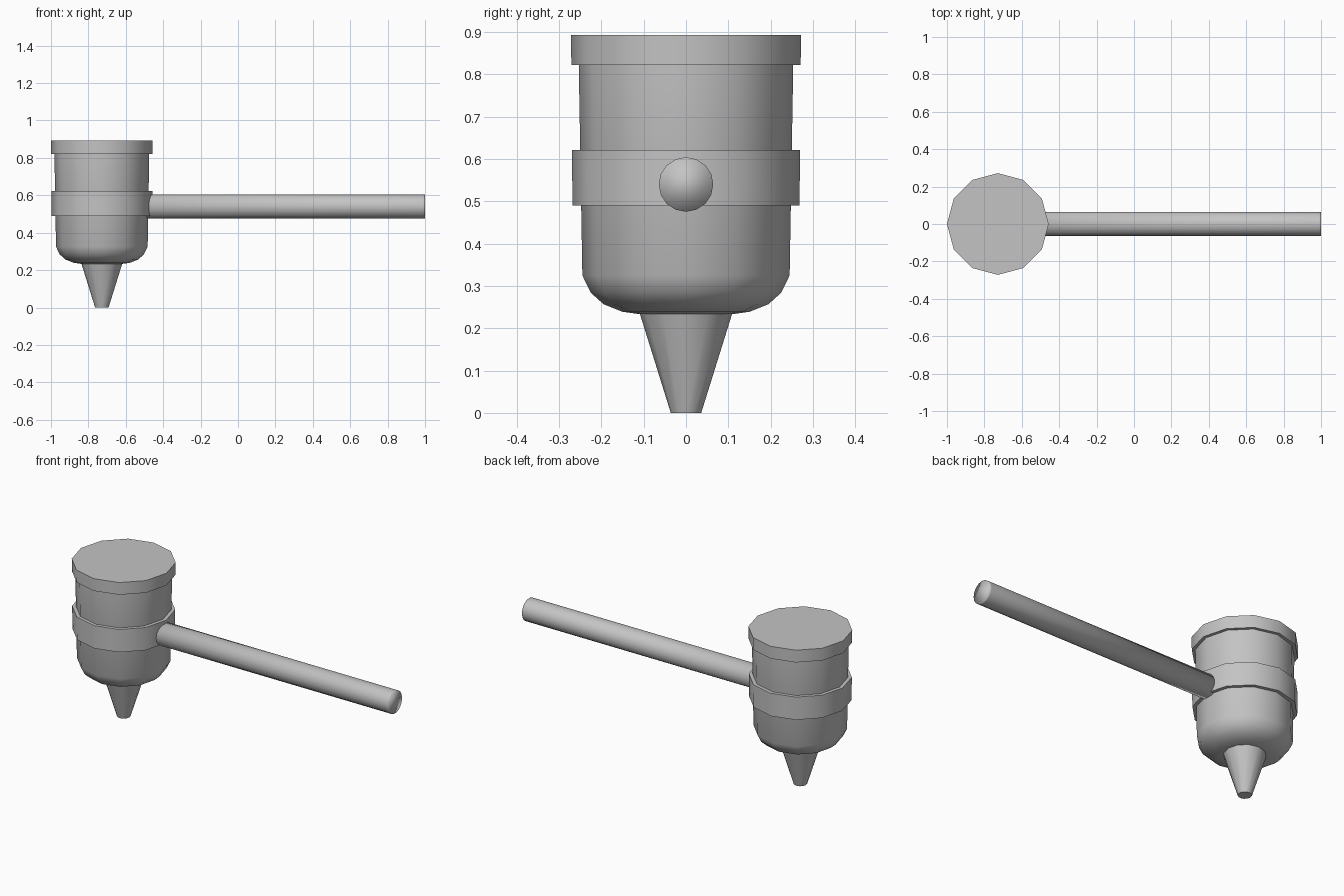
import bpy, bmesh, math
from mathutils import Matrix

if "Cube" in bpy.data.objects:
    bpy.data.objects.remove(bpy.data.objects["Cube"])

GREY = (0.55, 0.55, 0.55, 1.0)
mat = bpy.data.materials.new("plain grey")
mat.use_nodes = True
mat.diffuse_color = GREY
mat.node_tree.nodes["Principled BSDF"].inputs["Base Color"].default_value = GREY

HEAD_X = -0.728


def lathe(name, profile, sides, matrix, sharp_angle):
    """Spin (radius, height) points around local z and cap both ends."""
    bm = bmesh.new()
    rings = []
    for r, z in profile:
        angles = [2 * math.pi * i / sides for i in range(sides)]
        rings.append([bm.verts.new((r * math.cos(a), r * math.sin(a), z)) for a in angles])
    for low, high in zip(rings, rings[1:]):
        for i in range(sides):
            j = (i + 1) % sides
            bm.faces.new((low[i], low[j], high[j], high[i]))
    bm.faces.new(rings[0][::-1])
    bm.faces.new(rings[-1])
    bmesh.ops.transform(bm, matrix=matrix, verts=bm.verts)
    mesh = bpy.data.meshes.new(name)
    bm.to_mesh(mesh)
    bm.free()
    mesh.materials.append(mat)
    obj = bpy.data.objects.new(name, mesh)
    bpy.context.collection.objects.link(obj)
    bpy.ops.object.select_all(action='DESELECT')
    obj.select_set(True)
    bpy.context.view_layer.objects.active = obj
    if sharp_angle:
        bpy.ops.object.shade_smooth_by_angle(angle=math.radians(sharp_angle))
    else:
        bpy.ops.object.shade_smooth()
    return obj


head = Matrix.Translation((HEAD_X, 0, 0))

# Twelve-sided head with a rounded underside
lathe("head_body", [(0.10, 0.232), (0.15, 0.239), (0.195, 0.257), (0.225, 0.284),
                    (0.245, 0.325), (0.254, 0.85)], 12, head, 35)

# Raised collars around the middle and the top
lathe("middle_band", [(0.268, 0.49), (0.27, 0.622)], 12, head, 35)
lathe("top_rim", [(0.271, 0.822), (0.272, 0.893)], 12, head, 35)

# Tapered tip under the head
lathe("tip", [(0.036, 0.0), (0.109, 0.234)], 12, head, 35)

# Long round handle running out to the model's left, with a softly shaded end
along_x = Matrix.Translation((0, 0, 0.54)) @ Matrix.Rotation(math.pi / 2, 4, 'Y')
lathe("handle", [(0.0645, -0.70), (0.0645, 0.99), (0.0645, 1.0)], 16, along_x, None)
